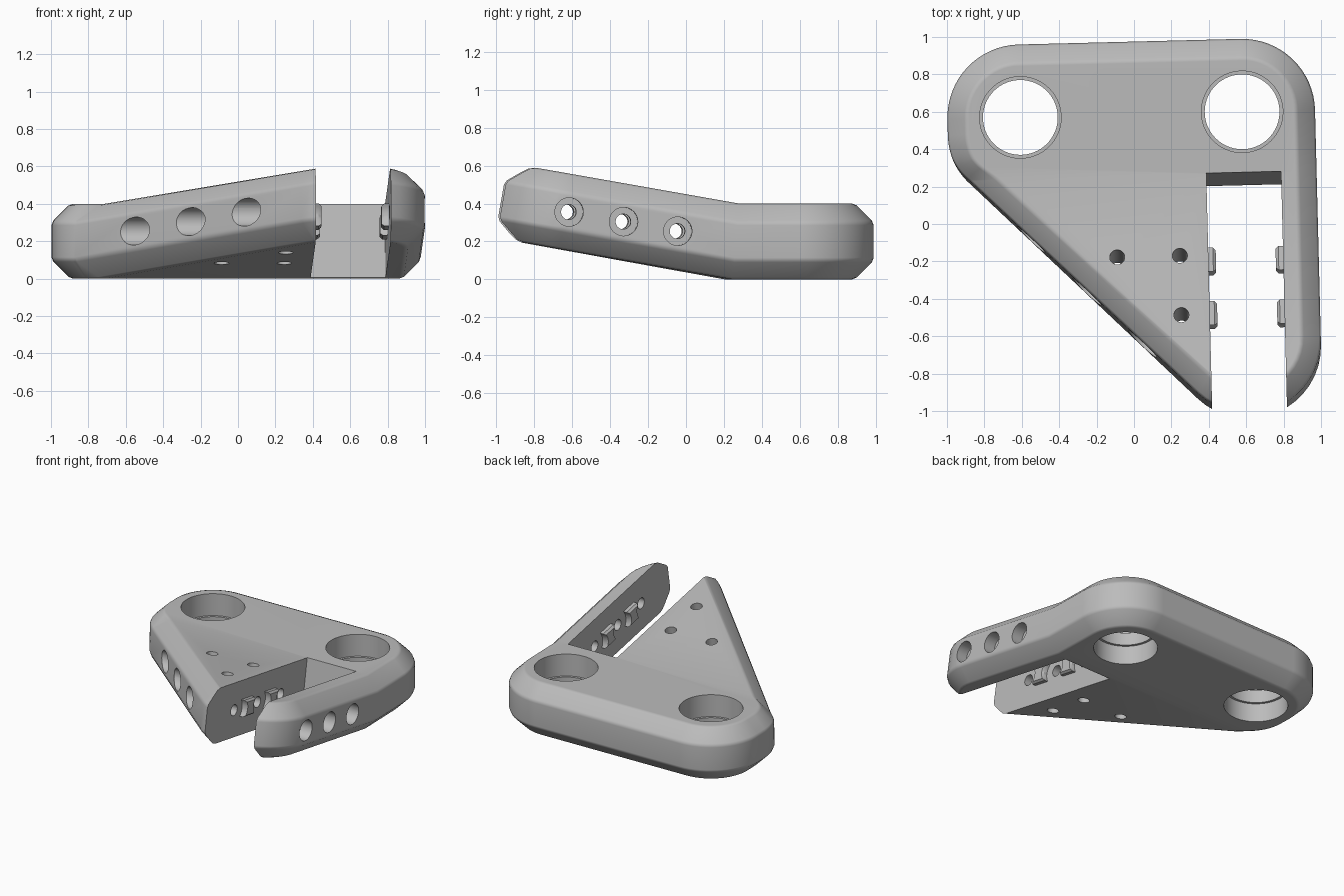
import bpy, bmesh, math
from mathutils import Matrix, Vector

if "Cube" in bpy.data.objects:
    bpy.data.objects.remove(bpy.data.objects["Cube"], do_unlink=True)

# Main dimensions
RADIUS, THICK, BEND_Y = 0.39, 0.4, 0.222
TILT = math.radians(10)
LEFT, RIGHT = Vector((-0.593, 0.585)), Vector((0.593, 0.585))
LEFT_LOWER, FRONT = Vector((-0.593, 0.5)), Vector((0.593, -0.705))
SLOT_HALF = 0.2
BOLTS = (0.33, 0.62, 0.912)        # distances along the raised part
SKEW = Matrix.Rotation(math.radians(1.45), 4, 'Z')
RAISED = Matrix.Translation((0, BEND_Y, 0)) @ Matrix.Rotation(-TILT, 4, 'X')

grey = bpy.data.materials.new("light grey")
grey.use_nodes = True
grey.diffuse_color = (0.5, 0.5, 0.5, 1)
grey.node_tree.nodes["Principled BSDF"].inputs["Base Color"].default_value = (0.5, 0.5, 0.5, 1)


def make_object(name, bm, matrix):
    bm.transform(SKEW @ matrix)
    bmesh.ops.recalc_face_normals(bm, faces=bm.faces)
    mesh = bpy.data.meshes.new(name)
    bm.to_mesh(mesh)
    bm.free()
    mesh.materials.append(grey)
    obj = bpy.data.objects.new(name, mesh)
    bpy.context.collection.objects.link(obj)
    return obj


def smooth(obj):
    bpy.ops.object.select_all(action='DESELECT')
    obj.select_set(True)
    bpy.context.view_layer.objects.active = obj
    bpy.ops.object.shade_smooth_by_angle(angle=math.radians(30))


def loft(rings):
    """Closed solid through matching rings of points."""
    bm = bmesh.new()
    rows = [[bm.verts.new(p) for p in ring] for ring in rings]
    for a, b in zip(rows, rows[1:]):
        for i in range(len(a)):
            j = (i + 1) % len(a)
            bm.faces.new((a[i], a[j], b[j], b[i]))
    bm.faces.new(rows[0][::-1])
    bm.faces.new(rows[-1])
    return bm


def stepped_pin(profile, segments):
    """Round pin along z from (radius, z) steps."""
    angles = [math.tau * (i + 0.5) / segments for i in range(segments)]
    return loft([[(r * math.cos(a), r * math.sin(a), z) for a in angles] for r, z in profile])


def volume(mesh):
    bm = bmesh.new()
    bm.from_mesh(mesh)
    result = bm.calc_volume()
    bm.free()
    return result


def cut(body, bm, matrix):
    """Subtract a solid, trying solvers until material is really removed."""
    cutter = make_object("cutter", bm, matrix)
    cutter.hide_render = True
    before, limit = volume(body.data), abs(volume(cutter.data)) * 1.02
    mod = body.modifiers.new("cut", 'BOOLEAN')
    mod.operation, mod.object = 'DIFFERENCE', cutter
    for solver in ('MANIFOLD', 'EXACT', 'FLOAT'):
        mod.solver = solver
        bpy.context.view_layer.update()
        graph = bpy.context.evaluated_depsgraph_get()
        mesh = bpy.data.meshes.new_from_object(body.evaluated_get(graph))
        if 1e-5 < before - volume(mesh) < limit:
            body.data = mesh
            break
    body.modifiers.remove(mod)
    bpy.data.objects.remove(cutter, do_unlink=True)


# Rounded triangular plate with chamfered rims
def outline(inset, z, steps=16):
    edge = FRONT - LEFT_LOWER
    diagonal = math.atan2(-edge.x, edge.y) % math.tau
    arcs = ((RIGHT, 0, math.pi / 2), (LEFT, math.pi / 2, math.pi),
            (LEFT_LOWER, math.pi, diagonal), (FRONT, diagonal, math.tau))
    points = []
    for centre, a0, a1 in arcs:
        for i in range(steps + 1):
            a = a0 + (a1 - a0) * i / steps
            r = RADIUS - inset
            points.append((centre.x + r * math.cos(a), centre.y + r * math.sin(a), z))
    return points


lower = [(0.115, 0), (0.09, 0.01), (0.01, 0.09), (0, 0.115)]
rims = lower + [(inset, THICK - z) for inset, z in reversed(lower)]
bm = loft([outline(*p) for p in rims])

# Fold the front of the plate upward along a mitred line
bmesh.ops.bisect_plane(bm, geom=bm.verts[:] + bm.edges[:] + bm.faces[:], dist=1e-5,
                       plane_co=(0, BEND_Y, 0), plane_no=(0, 1, 0))
for v in bm.verts:
    y = v.co.y - BEND_Y
    mitre = v.co.z * math.tan(TILT / 2) * max(0, 1 - abs(y) / 0.15)
    if y > -1e-5:
        v.co.y += mitre
    else:
        v.co = RAISED @ Vector((v.co.x, y - mitre, v.co.z))
plate = make_object("bent_plate", bm, Matrix())

# Slot open at the front
bm = bmesh.new()
bmesh.ops.create_cube(bm, size=2)
cut(plate, bm, RAISED @ Matrix.Translation((FRONT.x, -1.03, 0.2))
    @ Matrix.Diagonal((SLOT_HALF, 1, 1, 1)))

# Large round holes with an inner ring left standing
bearing = [(0.218, -0.1), (0.218, 0.14), (0.2, 0.14), (0.2, 0.235), (0.218, 0.235), (0.218, 0.5)]
for c in (LEFT, RIGHT):
    cut(plate, stepped_pin(bearing, 64), Matrix.Translation((c.x, c.y, 0)))

# Cross bolt holes with wide outer bores
left_wall, right_wall = FRONT.x - SLOT_HALF, FRONT.x + SLOT_HALF
bore_l, bore_r = left_wall - 0.2, right_wall + 0.1
bolt = [(0.075, -1.5), (0.075, bore_l), (0.04, bore_l),
        (0.04, bore_r), (0.075, bore_r), (0.075, 1.5)]
for d in BOLTS:
    cut(plate, stepped_pin(bolt, 32),
        RAISED @ Matrix.Translation((0, -d, 0.2)) @ Matrix.Rotation(math.pi / 2, 4, 'Y'))

# Small holes through the raised part
for x, d in ((-0.094, 0.474), (0.241, 0.474), (0.241, 0.796)):
    cut(plate, stepped_pin([(0.04, -0.1), (0.04, 0.5)], 32),
        RAISED @ Matrix.Translation((x, -d, 0)))

smooth(plate)
normals = plate.modifiers.new("weighted normals", 'WEIGHTED_NORMAL')
normals.keep_sharp = True


# Waisted pads between the bolt holes on both slot walls
def pad_ring(x, scale, half_height=0.06, steps=8):
    side = []
    for i in range(steps + 1):
        z = half_height * (2 * i / steps - 1)
        side.append((min(0.065, 0.145 - math.sqrt(0.01 - z * z)), z))
    loop = side + [(-y, z) for y, z in reversed(side)]
    return [(x, y * scale, z * scale) for y, z in loop]


for side_name, wall, sign in (("left", right_wall, -1), ("right", left_wall, 1)):
    for row, (a, b) in enumerate(zip(BOLTS, BOLTS[1:])):
        bm = loft([pad_ring(sign * x, s) for x, s in ((-0.02, 1), (0.025, 1), (0.04, 0.8))])
        pad = make_object(f"{side_name}_slot_pad_{row + 1}", bm,
                          RAISED @ Matrix.Translation((wall, -(a + b) / 2, 0.2)))
        smooth(pad)
